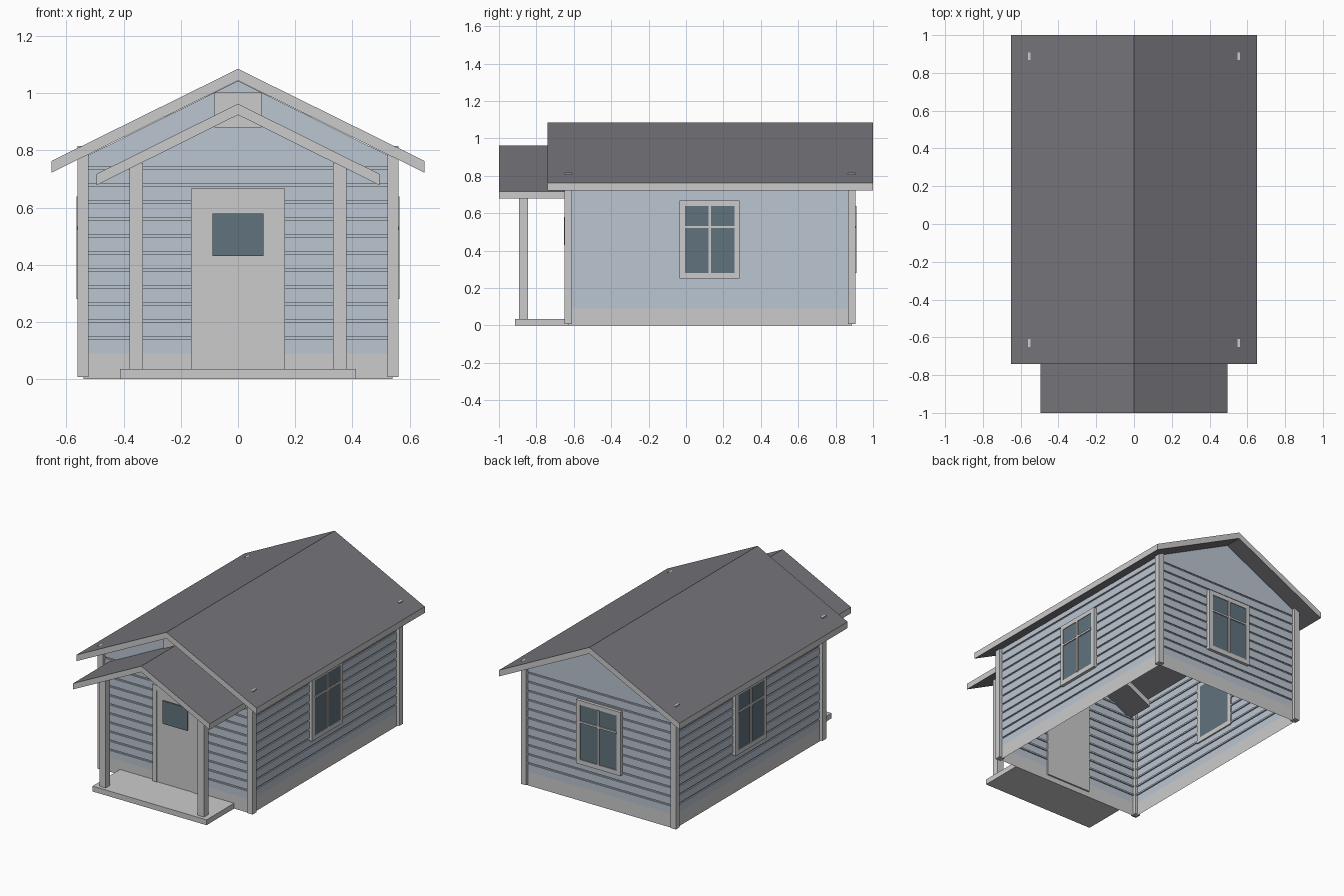
import bpy, bmesh
from math import pi
from mathutils import Matrix, Vector

if "Cube" in bpy.data.objects:
    bpy.data.objects.remove(bpy.data.objects["Cube"])


def material(name, r, g, b):
    m = bpy.data.materials.new(name)
    m.diffuse_color = (r, g, b, 1)
    m.use_nodes = True
    m.node_tree.nodes["Principled BSDF"].inputs["Base Color"].default_value = m.diffuse_color
    return m


SIDING = material("siding_blue", 0.50, 0.56, 0.64)
ROOF = material("roof_grey", 0.18, 0.18, 0.20)
GLASS = material("glass_dark", 0.12, 0.17, 0.21)
TRIM = material("trim_grey", 0.7, 0.7, 0.7)


def finish(name, bm, mats):
    bmesh.ops.recalc_face_normals(bm, faces=bm.faces)
    me = bpy.data.meshes.new(name)
    bm.to_mesh(me)
    bm.free()
    for m in mats:
        me.materials.append(m)
    ob = bpy.data.objects.new(name, me)
    bpy.context.collection.objects.link(ob)
    return ob


def box(name, x0, x1, y0, y1, z0, z1, mat=TRIM, frame=Matrix()):
    bm = bmesh.new()
    size = Matrix.Diagonal((x1 - x0, y1 - y0, z1 - z0, 1))
    mid = Matrix.Translation(((x0 + x1) / 2, (y0 + y1) / 2, (z0 + z1) / 2))
    bmesh.ops.create_cube(bm, size=1, matrix=frame @ mid @ size)
    return finish(name, bm, [mat])


def gable_roof(name, half, apex, eave, thick, y0, y1):
    # Chevron profile pushed along y; sloped faces dark, edges light
    prof = [(-half, eave), (0, apex), (half, eave),
            (half, eave - thick), (0, apex - thick), (-half, eave - thick)]
    bm = bmesh.new()
    face = bm.faces.new([bm.verts.new((x, y0, z)) for x, z in prof])
    ext = bmesh.ops.extrude_face_region(bm, geom=[face], use_keep_orig=True)
    moved = [v for v in ext["geom"] if isinstance(v, bmesh.types.BMVert)]
    bmesh.ops.translate(bm, verts=moved, vec=(0, y1 - y0, 0))
    bm.normal_update()
    for f in bm.faces:
        f.material_index = 1 if abs(f.normal.z) > 0.5 else 0
    return finish(name, bm, [TRIM, ROOF])


# Walls: rectangular rings lofted upward with narrow grooves, open underneath
WX, Y0, Y1, TOP = 0.54, -0.63, 0.887, 0.775
levels = [(0, 0), (0.09, 0)]
for i in range(11):
    z = 0.145 + i * 0.0593
    levels += [(z - 0.005, 0), (z - 0.005, 0.008), (z + 0.005, 0.008), (z + 0.005, 0)]
levels.append((TOP, 0))
bm = bmesh.new()
rings = []
for z, d in levels:
    a, b, c = WX - d, Y0 + d, Y1 - d
    rings.append([bm.verts.new((x, y, z)) for x, y in ((-a, b), (a, b), (a, c), (-a, c))])
for n, (lo, hi) in enumerate(zip(rings, rings[1:])):
    for k in range(4):
        f = bm.faces.new((lo[k], lo[(k + 1) % 4], hi[(k + 1) % 4], hi[k]))
        f.material_index = 1 if n == 0 else 0
for i, j, y in ((0, 1, Y0), (2, 3, Y1)):
    bm.faces.new((rings[-1][i], rings[-1][j], bm.verts.new((0, y, 1.043))))
finish("walls", bm, [SIDING, TRIM])

# Roofs
gable_roof("main_roof", 0.652, 1.085, 0.763, 0.041, -0.74, 1.0)
gable_roof("porch_roof", 0.495, 0.963, 0.717, 0.039, -1.0, -0.44)

# Corner boards and porch posts
for s, side in ((-1, "left"), (1, "right")):
    for y, end in ((-0.65, "front"), (0.867, "back")):
        xs = sorted((s * 0.522, s * 0.561))
        box(f"{end}_{side}_corner_board", *xs, y, y + 0.04, 0.008, 0.815)
    xs = sorted((s * 0.333, s * 0.379))
    box(f"{side}_porch_post", *xs, -0.892, -0.846, 0.03, 0.755)

# Porch slab and gable block
box("porch_slab", -0.413, 0.413, -0.915, -0.63, 0, 0.035)
box("gable_block", -0.083, 0.083, -0.65, -0.62, 0.88, 1.003)

# Door: casing, leaf and pane
for s, side in ((-1, "left"), (1, "right")):
    xs = sorted((s * 0.135, s * 0.165))
    box(f"door_casing_{side}", *xs, -0.65, -0.62, 0.035, 0.667)
box("door_casing_top", -0.135, 0.135, -0.65, -0.62, 0.633, 0.667)
box("door", -0.135, 0.135, -0.645, -0.62, 0.035, 0.633)
box("door_pane", -0.09, 0.09, -0.653, -0.64, 0.43, 0.58, GLASS)


def window(name, pos, angle):
    # Built facing -y, with the wall plane at y = 0
    fr = Matrix.Translation(Vector(pos)) @ Matrix.Rotation(angle, 4, 'Z')
    for s, side in ((-1, "left"), (1, "right")):
        xs = sorted((s * 0.132, s * 0.16))
        box(f"{name}_frame_{side}", *xs, -0.02, 0.01, 0.25, 0.667, frame=fr)
    box(name + "_frame_bottom", -0.132, 0.132, -0.02, 0.01, 0.25, 0.28, frame=fr)
    box(name + "_frame_top", -0.132, 0.132, -0.02, 0.01, 0.638, 0.667, frame=fr)
    box(name + "_pane", -0.132, 0.132, -0.016, 0.01, 0.28, 0.638, GLASS, fr)
    box(name + "_upright_bar", -0.007, 0.007, -0.024, -0.01, 0.28, 0.638, frame=fr)
    box(name + "_cross_bar", -0.132, 0.132, -0.023, -0.01, 0.521, 0.533, frame=fr)


window("right_window", (WX, 0.126, 0), pi / 2)
window("left_window", (-WX, 0.126, 0), -pi / 2)
window("back_window", (0, Y1, 0), pi)
